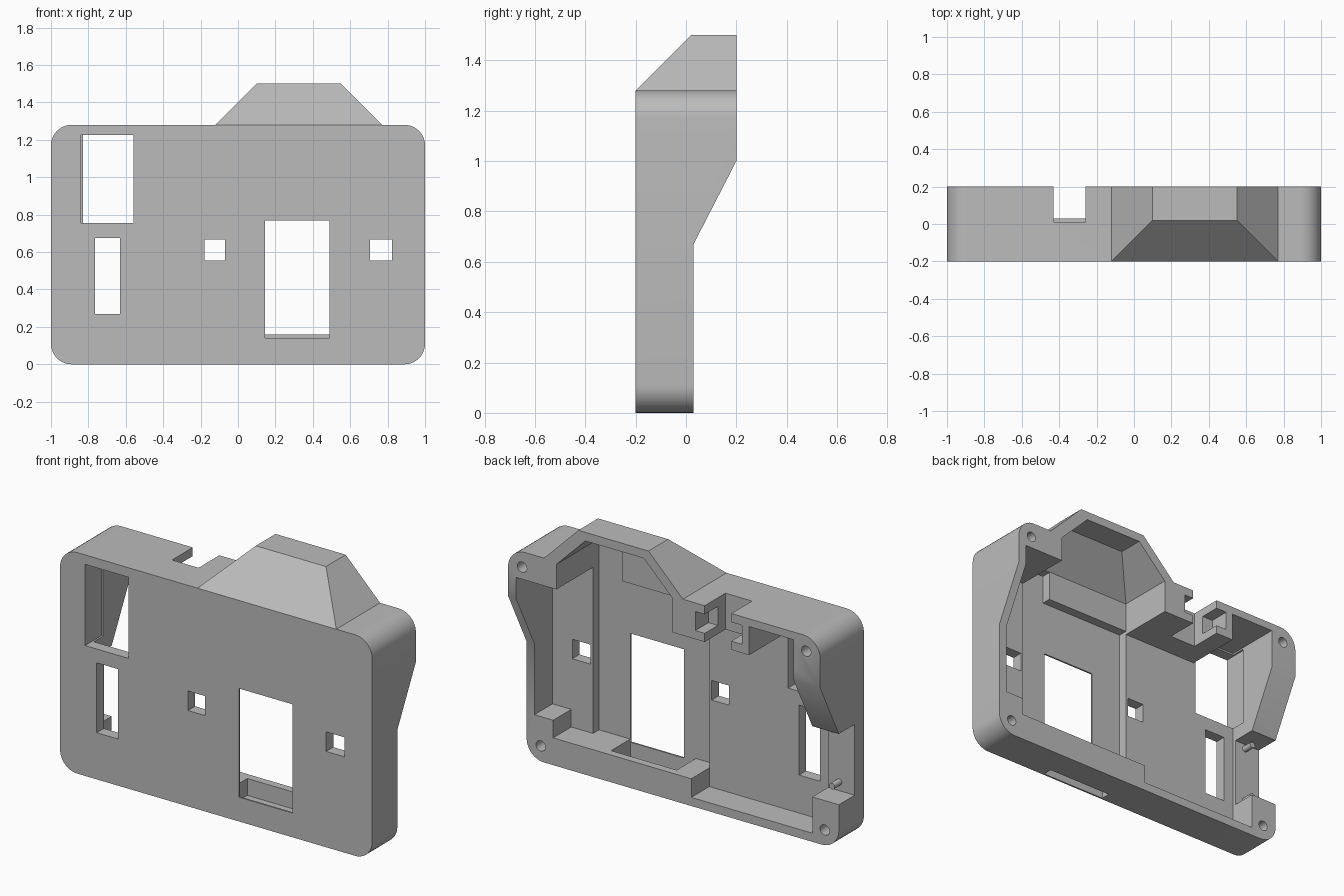
import bpy, bmesh, math
from mathutils import Vector

if "Cube" in bpy.data.objects:
    bpy.data.objects.remove(bpy.data.objects["Cube"])

grey = bpy.data.materials.new("plain grey")
grey.use_nodes = True
tone = (0.5, 0.5, 0.5, 1)
grey.diffuse_color = tone
grey.node_tree.nodes["Principled BSDF"].inputs["Base Color"].default_value = tone


def add_object(name, bm):
    bmesh.ops.recalc_face_normals(bm, faces=bm.faces)
    mesh = bpy.data.meshes.new(name)
    bm.to_mesh(mesh)
    bm.free()
    mesh.materials.append(grey)
    obj = bpy.data.objects.new(name, mesh)
    bpy.context.collection.objects.link(obj)
    return obj


def box(name, x, y, z):
    bm = bmesh.new()
    bmesh.ops.create_cube(bm, size=1)
    for v in bm.verts:
        v.co = Vector([(a + b) / 2 + c * (b - a) for (a, b), c in zip((x, y, z), v.co)])
    return add_object(name, bm)


def prism(name, outline, offset):
    """Extrude a closed outline of 3D points along an offset."""
    bm = bmesh.new()
    face = bm.faces.new([bm.verts.new(p) for p in outline])
    side = bmesh.ops.extrude_face_region(bm, geom=[face], use_keep_orig=True)["geom"]
    for v in side:
        if isinstance(v, bmesh.types.BMVert):
            v.co += Vector(offset)
    return add_object(name, bm)


def hump(name, x0, x1, front, back, low, base, rise):
    """Block whose front and sides lean inwards at 45 degrees above its base."""
    bm = bmesh.new()
    for z, i in ((low, 0), (base, 0), (base + rise, rise)):
        for x in (x0 + i, x1 - i):
            for y in (front + i, back):
                bm.verts.new((x, y, z))
    bmesh.ops.convex_hull(bm, input=bm.verts)
    bmesh.ops.dissolve_limit(bm, angle_limit=0.01, verts=bm.verts, edges=bm.edges)
    return add_object(name, bm)


def rod(name, x, z, y0, y1, radius):
    ring = [(x + radius * math.cos(a), y0, z + radius * math.sin(a))
            for a in (i * math.tau / 24 for i in range(24))]
    return prism(name, ring, (0, y1 - y0, 0))


# Rounded front outline, extruded to full depth
W, H, R = 1.0, 1.28, 0.11
outline = []
for k, (cx, cz) in enumerate(((W - R, H - R), (R - W, H - R), (R - W, R), (W - R, R))):
    for i in range(11):
        a = math.pi / 2 * (k + i / 10)
        outline.append((cx + R * math.cos(a), -0.2, cz + R * math.sin(a)))
case = prism("camera_case", outline, (0, 0.4, 0))

FLOOR, DEEP, OUT = -0.135, -0.19, 0.3
tools = []


def cut(x, y, z):
    tools.append((box("cutter", x, y, z), 'DIFFERENCE'))


# Sloping back and raised hump
back = [(-1.2, 0.03, -0.1), (-1.2, 0.03, 0.67), (-1.2, 0.2, 1.0),
        (-1.2, OUT, 1.194), (-1.2, OUT, -0.1)]
tools.append((prism("cutter", back, (2.4, 0, 0)), 'DIFFERENCE'))
tools.append((hump("hump", -0.12, 0.77, -0.2, 0.2, 1.2, H, 0.22), 'UNION'))

# Main cavity with hollow hump, and the side bays
tools.append((hump("cutter", -0.055, 0.69, FLOOR, OUT, 0.158, 1.265, 0.185), 'DIFFERENCE'))
cut((0.6, 0.83), (FLOOR, OUT), (0.158, 1.12))
cut((0.6, 0.95), (FLOOR, OUT), (0.26, 1.12))
cut((-0.83, 0.0), (FLOOR, OUT), (0.158, 1.07))
cut((-0.83, -0.055), (FLOOR, OUT), (0.05, 0.3))
cut((-0.83, -0.545), (FLOOR, OUT), (0.1, 1.235))

# Deeper screen recess with a taller end
cut((-0.055, 0.69), (DEEP, 0), (0.158, 1.09))
cut((0.5, 0.69), (DEEP, 0), (0.5, 1.26))

# Loading notch, bottom slot and side opening
cut((0.07, 0.49), (DEEP, -0.015), (0.06, 0.3))
cut((0.07, 0.49), (DEEP, FLOOR), (-0.1, 0.2))
cut((-1.2, -0.8), (-0.115, OUT), (0.26, 0.67))

# Button notch in the top wall, with wider pocket
cut((-0.43, -0.26), (0.01, OUT), (0.9, 1.4))
cut((-0.5, -0.2), (0.08, OUT), (1.12, 1.23))

# Front windows and small square holes
for x, z in (((-0.84, -0.56), (0.755, 1.225)), ((-0.765, -0.63), (0.27, 0.675)),
             ((0.145, 0.49), (0.14, 0.77)),
             ((-0.18, -0.07), (0.555, 0.668)), ((0.705, 0.823), (0.555, 0.668))):
    cut(x, (-0.4, -0.05), z)

# Corner screw holes
for x in (-0.91, 0.91):
    for z, depth in ((0.09, -0.09), (1.19, 0.05)):
        tools.append((rod("cutter", x, z, depth, OUT, 0.03), 'DIFFERENCE'))

for tool, mode in tools:
    mod = case.modifiers.new(mode, 'BOOLEAN')
    mod.operation = mode
    mod.solver = 'EXACT'
    mod.object = tool
    tool.hide_render = True

# Bake the cuts and drop the helpers
bpy.context.view_layer.update()
result = bpy.data.meshes.new_from_object(
    case.evaluated_get(bpy.context.evaluated_depsgraph_get()))
case.modifiers.clear()
case.data = result
result.materials.clear()
result.materials.append(grey)
for tool, mode in tools:
    bpy.data.objects.remove(tool)

# Locating pegs beside the side opening
pegs = [rod("locating_peg", -0.9, z, -0.13, -0.05, 0.018) for z in (0.31, 0.64)]

bpy.ops.object.select_all(action='DESELECT')
for obj in [case] + pegs:
    obj.select_set(True)
bpy.context.view_layer.objects.active = case
bpy.ops.object.shade_smooth_by_angle(angle=math.radians(30))
